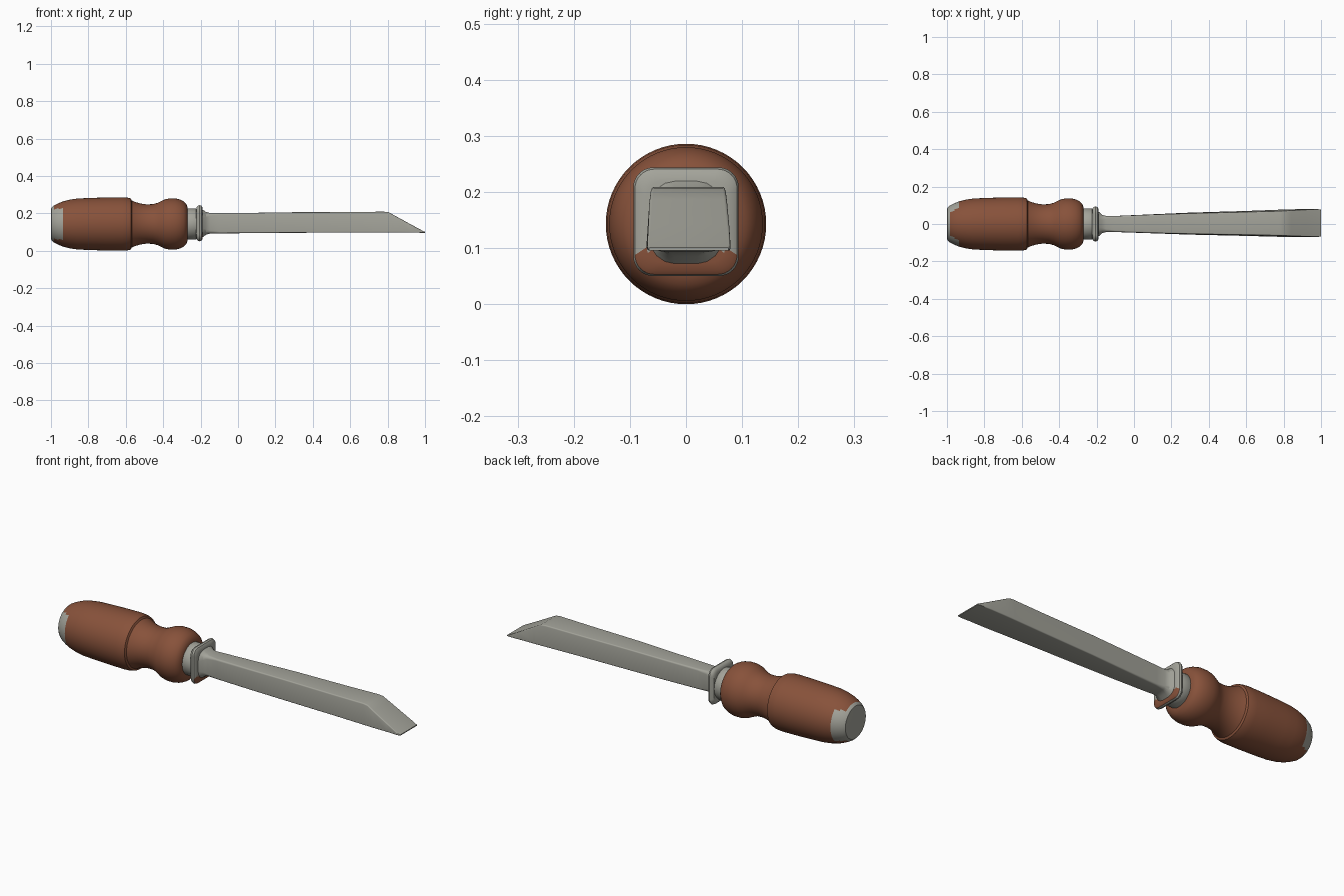
import bpy, bmesh, math

if "Cube" in bpy.data.objects:
    bpy.data.objects.remove(bpy.data.objects["Cube"])

CZ = 0.143  # height of the tool's axis


def material(name, rgb):
    m = bpy.data.materials.new(name)
    m.diffuse_color = (*rgb, 1)
    m.use_nodes = True
    m.node_tree.nodes["Principled BSDF"].inputs["Base Color"].default_value = m.diffuse_color
    return m


WOOD = material("brown wood", (0.245, 0.084, 0.043))
STEEL = material("grey steel", (0.37, 0.37, 0.325))


def rounded_rect(hy, hz, r, n):
    """Points of a rounded rectangle, n segments per corner."""
    pts = []
    for k, (sy, sz) in enumerate([(1, 1), (-1, 1), (-1, -1), (1, -1)]):
        for i in range(n + 1):
            a = math.pi / 2 * (k + i / n)
            pts.append((sy * (hy - r) + r * math.cos(a), sz * (hz - r) + r * math.sin(a)))
    return pts


def loft(name, rings, mats, rule=None, angle=35):
    """Skin a list of equal-length point rings and cap both ends."""
    bm = bmesh.new()
    vs = [[bm.verts.new(p) for p in ring] for ring in rings]
    n = len(vs[0])
    for a, b in zip(vs, vs[1:]):
        for i in range(n):
            j = (i + 1) % n
            bm.faces.new((a[i], a[j], b[j], b[i]))
    bm.faces.new(vs[0])
    bm.faces.new(vs[-1][::-1])
    bmesh.ops.remove_doubles(bm, verts=bm.verts, dist=1e-6)
    bmesh.ops.recalc_face_normals(bm, faces=bm.faces)
    bm.normal_update()
    if rule:
        for f in bm.faces:
            f.material_index = rule(f.calc_center_median(), f.normal)
    me = bpy.data.meshes.new(name)
    bm.to_mesh(me)
    bm.free()
    ob = bpy.data.objects.new(name, me)
    bpy.context.collection.objects.link(ob)
    for m in mats:
        me.materials.append(m)
    bpy.ops.object.select_all(action='DESELECT')
    ob.select_set(True)
    bpy.context.view_layer.objects.active = ob
    bpy.ops.object.shade_smooth_by_angle(angle=math.radians(angle))
    return ob


def circle(x, r, n=64):
    return [(x, r * math.cos(2 * math.pi * i / n), CZ + r * math.sin(2 * math.pi * i / n))
            for i in range(n)]


# Turned handle with steel striking end
profile = [(-1, 0.075), (-0.998, 0.086), (-0.985, 0.098), (-0.96, 0.111), (-0.935, 0.121),
           (-0.9, 0.130), (-0.86, 0.136), (-0.8, 0.139), (-0.7, 0.142), (-0.62, 0.143),
           (-0.59, 0.141), (-0.573, 0.136), (-0.568, 0.126), (-0.55, 0.118), (-0.52, 0.109),
           (-0.49, 0.105), (-0.455, 0.106), (-0.43, 0.113), (-0.41, 0.123), (-0.39, 0.132),
           (-0.365, 0.137), (-0.335, 0.137), (-0.31, 0.131), (-0.29, 0.121),
           (-0.277, 0.108), (-0.27, 0.09), (-0.268, 0.05)]
loft("handle", [circle(x, r) for x, r in profile], [WOOD, STEEL],
     lambda c, nrm: int(c.x < -0.99 or (c.x < -0.935 and abs(c.z - CZ) < 0.082)))

# Ferrule between handle and collar
loft("ferrule", [circle(x, r) for x, r in
                 [(-0.28, 0.08), (-0.272, 0.084), (-0.23, 0.083), (-0.215, 0.078)]], [STEEL])


# Square collar with rounded corners; lower front is brown
def collar_ring(x, h):
    return [(x, y, 0.147 + z) for y, z in rounded_rect(h, h * 1.03, h * 0.38, 8)]


loft("collar", [collar_ring(x, h) for x, h in
                [(-0.224, 0.07), (-0.222, 0.083), (-0.214, 0.091), (-0.205, 0.094),
                 (-0.196, 0.091), (-0.191, 0.084), (-0.189, 0.07), (-0.188, 0.05)]],
     [STEEL, WOOD], lambda c, nrm: int(nrm.x > 0.5 and c.z < 0.1))


# Blade: x, y centre, half width, bottom, top, corner radius, narrowing of the top
def blade_ring(x, yc, hy, z0, z1, r, taper):
    hz = (z1 - z0) / 2
    return [(x, yc + y * (1 - taper * (z / hz + 1) / 2), z0 + hz + z)
            for y, z in rounded_rect(hy, hz, r, 4)]


sections = [(-0.2, 0, 0.072, 0.067, 0.224, 0.05, 0), (-0.186, 0, 0.064, 0.074, 0.218, 0.045, 0),
            (-0.172, 0, 0.05, 0.085, 0.208, 0.03, 0), (-0.15, 0, 0.043, 0.092, 0.202, 0.016, 0),
            (-0.1, 0, 0.043, 0.093, 0.201, 0.009, 0), (0.1, 0.001, 0.051, 0.094, 0.203, 0.007, 0.03),
            (0.3, 0.002, 0.059, 0.096, 0.206, 0.006, 0.06), (0.6, 0.003, 0.067, 0.097, 0.207, 0.006, 0.08),
            (0.78, 0.004, 0.073, 0.097, 0.209, 0.006, 0.1), (0.805, 0.004, 0.074, 0.097, 0.206, 0.006, 0.1),
            (0.84, 0.004, 0.075, 0.097, 0.187, 0.006, 0.08), (0.92, 0.005, 0.075, 0.097, 0.143, 0.005, 0.04),
            (0.985, 0.005, 0.074, 0.096, 0.108, 0.003, 0.0), (1.0, 0.005, 0.071, 0.096, 0.101, 0.002, 0.0)]
loft("blade", [blade_ring(*s) for s in sections], [STEEL], angle=28)
